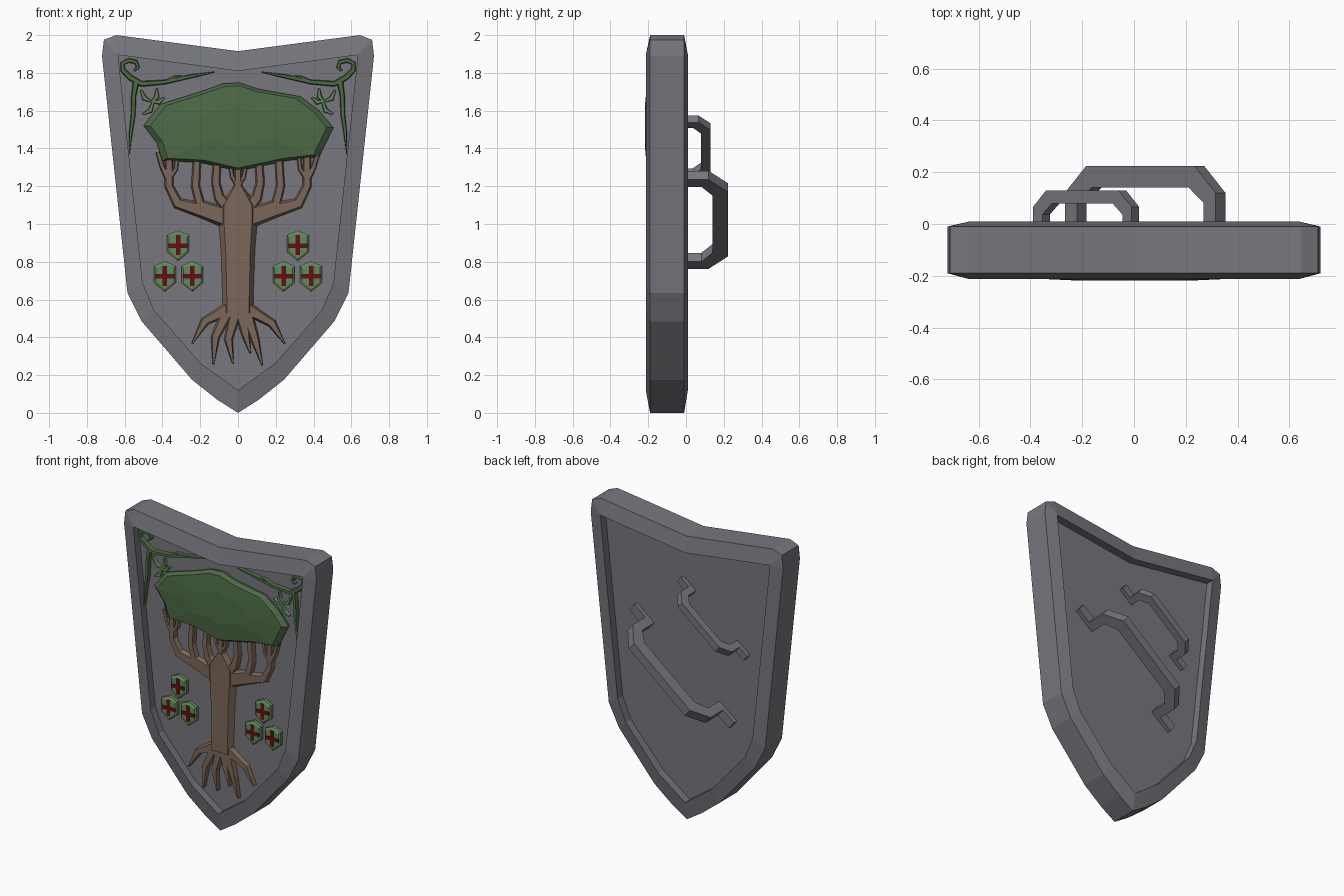
import bpy, bmesh, math
from mathutils import Vector

if "Cube" in bpy.data.objects:
    bpy.data.objects.remove(bpy.data.objects["Cube"])

PANEL = -0.16   # front of the recessed panel
BACK = -0.045   # back of the recessed panel


def material(name, rgb):
    m = bpy.data.materials.new(name)
    m.diffuse_color = (*rgb, 1)
    m.use_nodes = True
    m.node_tree.nodes["Principled BSDF"].inputs["Base Color"].default_value = m.diffuse_color
    return m


GREY = material("steel grey", (0.185, 0.185, 0.21))
BROWN = material("bark brown", (0.2, 0.137, 0.1))
GREEN = material("leaf green", (0.075, 0.145, 0.062))
LIGHT = material("light green", (0.13, 0.25, 0.11))
RED = material("dark red", (0.12, 0.005, 0.006))


def finish(name, bm, mat, mirror=False):
    bmesh.ops.remove_doubles(bm, verts=bm.verts, dist=1e-5)
    bmesh.ops.recalc_face_normals(bm, faces=bm.faces)
    me = bpy.data.meshes.new(name)
    bm.to_mesh(me)
    bm.free()
    me.materials.append(mat)
    ob = bpy.data.objects.new(name, me)
    bpy.context.collection.objects.link(ob)
    if mirror:
        ob.modifiers.new("mirror", 'MIRROR').use_mirror_merge = False
    return ob


def loft(bm, rings, closed=True):
    """Bridge equal-length rings of points and cap both ends."""
    rs = [[bm.verts.new(p) for p in r] for r in rings]
    n = len(rs[0])
    for a, b in zip(rs, rs[1:]):
        for i in range(n):
            j = (i + 1) % n
            bm.faces.new((a[i], a[j], b[j], b[i]))
    bm.faces.new(rs[0])
    bm.faces.new(rs[-1])


def ribbon(bm, pts, widths, front, taper=0.65):
    """Raised tapering strip on the panel, along (x, z) points."""
    pts = [Vector(p) for p in pts]
    rings = []
    for i, p in enumerate(pts):
        d = (pts[min(i + 1, len(pts) - 1)] - pts[max(i - 1, 0)]).normalized()
        nrm = Vector((-d.y, d.x)) * widths[i] / 2
        rings.append([(p.x + nrm.x * k, y, p.y + nrm.y * k) for k, y in
                      ((-1, PANEL + 0.005), (-taper, front), (taper, front), (1, PANEL + 0.005))])
    loft(bm, rings)


def mirrored(half):
    """Half outline from top centre to bottom centre, completed on the other side."""
    return half + [(-x, z) for x, z in half[-2:0:-1]]


def at(y, outline):
    return [(x, y, z) for x, z in outline]


# Shield body: rim with recessed panel on both sides
outer = mirrored([(0, 1.915), (-.645, 2.0), (-.71, 1.975), (-.72, 1.89), (-.585, .635),
                  (-.51, .485), (-.243, .175), (-.11, .07), (0, 0)])
inner = mirrored([(0, 1.81), (-.635, 1.895), (-.635, 1.895), (-.635, 1.895), (-.505, .69),
                  (-.445, .545), (-.2, .265), (-.1, .1925), (0, .12)])
bm = bmesh.new()
loops = [at(y, o) for y, o in ((-.213, inner), (-.19, outer), (-.01, outer), (.01, inner),
                               (BACK, inner), (PANEL, inner))]
rs = [[bm.verts.new(p) for p in r] for r in loops]
n = len(outer)
for a, b in ((0, 1), (1, 2), (2, 3), (3, 4), (5, 0)):
    for i in range(n):
        j = (i + 1) % n
        bm.faces.new((rs[a][i], rs[a][j], rs[b][j], rs[b][i]))
bm.faces.new(rs[4])
bm.faces.new(rs[5])
bmesh.ops.dissolve_degenerate(bm, edges=bm.edges, dist=1e-5)
finish("shield_body", bm, GREY)


# Back straps: foot, leg, chamfer and grip profile extruded across its width
def strap(name, cx, cz, angle, width, foot, a, b, t, y_leg, y_top, grip):
    half = [(foot, BACK - .01), (foot, BACK + .03), (a, BACK + .03), (a, y_leg), (b, y_top)]
    under = [(b - .03, y_top - grip), (a - t, y_leg - t * .65), (a - t, BACK - .01)]
    prof = half + [(-s, y) for s, y in half[::-1]] + [(-s, y) for s, y in under[::-1]] + under
    c, s_ = math.cos(angle), math.sin(angle)
    bm = bmesh.new()
    loft(bm, [[(cx + s * c - w * s_, y, cz + s * s_ + w * c) for s, y in prof]
              for w in (-width / 2, width / 2)])
    finish(name, bm, GREY)


ANG = math.radians(39)
strap("arm_strap", .043, 1.022, ANG, .06, .48, .375, .27, .06, .12, .223, .082)
strap("hand_strap", -.185, 1.402, ANG, .046, .32, .245, .18, .046, .066, .13, .05)

# Tree trunk
bm = bmesh.new()
ribbon(bm, [(0, .53), (0, .62), (0, .85), (0, 1.0), (0, 1.1), (0, 1.2)],
       [.17, .17, .185, .21, .21, .05], -.197, .7)
# Centre branch with a fork
ribbon(bm, [(0, 1.1), (0, 1.22), (0, 1.34)], [.07, .045, .04], -.193)
finish("trunk", bm, BROWN)

# Branches, mirrored
bm = bmesh.new()
for pts, w in (
        ([(-.05, 1.03), (-.2, 1.075), (-.32, 1.11), (-.365, 1.2), (-.365, 1.36)], [.12, .085, .065, .05, .045]),
        ([(-.06, 1.05), (-.2, 1.1), (-.225, 1.2), (-.215, 1.38)], [.08, .065, .05, .045]),
        ([(-.03, 1.06), (-.1, 1.14), (-.118, 1.22), (-.108, 1.36)], [.09, .06, .05, .045]),
        ([(-.365, 1.23), (-.4, 1.3), (-.425, 1.38)], [.035, .03, .025]),
        ([(-.365, 1.24), (-.33, 1.29), (-.32, 1.37)], [.03, .026, .022]),
        ([(0, 1.2), (-.03, 1.25), (-.045, 1.33)], [.03, .025, .02])):
    ribbon(bm, pts, w, -.19)
finish("branches", bm, BROWN, mirror=True)

# Roots
bm = bmesh.new()
for pts in ([(-.05, .55), (-.175, .485), (-.243, .366)],
            [(-.05, .55), (-.12, .4), (-.13, .255)],
            [(-.01, .55), (-.05, .39), (-.026, .26)],
            [(.01, .55), (.04, .42), (.065, .315)],
            [(.04, .55), (.09, .39), (.13, .25)],
            [(.05, .55), (.18, .475), (.248, .366)]):
    mid = [(pts[0][k] + pts[1][k]) / 2 for k in (0, 1)]
    ribbon(bm, [pts[0], mid, pts[1], pts[2]], [.08, .06, .05, .008], -.19)
finish("roots", bm, BROWN)

# Leaf canopy: faceted dome
crown = [(-.5, 1.52), (-.41, 1.635), (-.2, 1.70), (-.08, 1.743), (.01, 1.748), (.105, 1.715),
         (.33, 1.675), (.43, 1.6), (.505, 1.51), (.43, 1.355), (.26, 1.335), (0, 1.28),
         (-.2, 1.325), (-.4, 1.335), (-.43, 1.43)]


def scaled(k):
    return [(x * k, 1.52 + (z - 1.52) * k) for x, z in crown]


bm = bmesh.new()
loft(bm, [at(PANEL + .005, scaled(.98)), at(-.18, crown), at(-.207, scaled(.93)),
          at(-.218, scaled(.45))])
finish("canopy", bm, GREEN)

# Corner vines, mirrored
bm = bmesh.new()
for pts, w in (
        ([(-.125, 1.805), (-.25, 1.782), (-.385, 1.752), (-.51, 1.742), (-.57, 1.775), (-.61, 1.815),
          (-.612, 1.85), (-.58, 1.866), (-.54, 1.858), (-.53, 1.83), (-.55, 1.81)],
         [.006, .022, .026, .032, .034, .03, .026, .026, .026, .022, .012]),
        ([(-.54, 1.75), (-.552, 1.68), (-.555, 1.58), (-.568, 1.48), (-.575, 1.37)],
         [.036, .028, .026, .02, .004]),
        ([(-.385, 1.752), (-.33, 1.78), (-.27, 1.782)], [.02, .015, .004])):
    ribbon(bm, pts, w, -.185)
finish("corner_vines", bm, GREEN, mirror=True)

# Small three-armed sprigs, mirrored
bm = bmesh.new()
for pts in ([(-.515, 1.71), (-.495, 1.665), (-.455, 1.648)],
            [(-.455, 1.645), (-.43, 1.675), (-.43, 1.72)],
            [(-.46, 1.65), (-.42, 1.645), (-.39, 1.67)],
            [(-.445, 1.655), (-.465, 1.6), (-.505, 1.58)]):
    ribbon(bm, pts, [.012, .03, .01], -.18)
finish("sprigs", bm, LIGHT, mirror=True)

# Small emblem shields with crosses, mirrored
emblem = mirrored([(0, .08), (-.058, .055), (-.058, -.035), (0, -.083)])
cross = mirrored([(0, .055), (-.012, .055), (-.012, .012), (-.05, .012), (-.05, -.012),
                  (-.012, -.012), (-.012, -.05), (0, -.05)])
for i, (cx, cz) in enumerate(((-.317, .886), (-.387, .723), (-.242, .723))):
    def place(y, outline, k=1):
        return [(cx + x * k, y, cz + z * k) for x, z in outline]
    bm = bmesh.new()
    loft(bm, [place(PANEL + .005, emblem), place(-.182, emblem), place(-.19, emblem, .82)])
    finish(f"emblem_{i + 1}", bm, LIGHT, mirror=True)
    bm = bmesh.new()
    loft(bm, [place(-.187, cross), place(-.194, cross)])
    finish(f"emblem_cross_{i + 1}", bm, RED, mirror=True)
